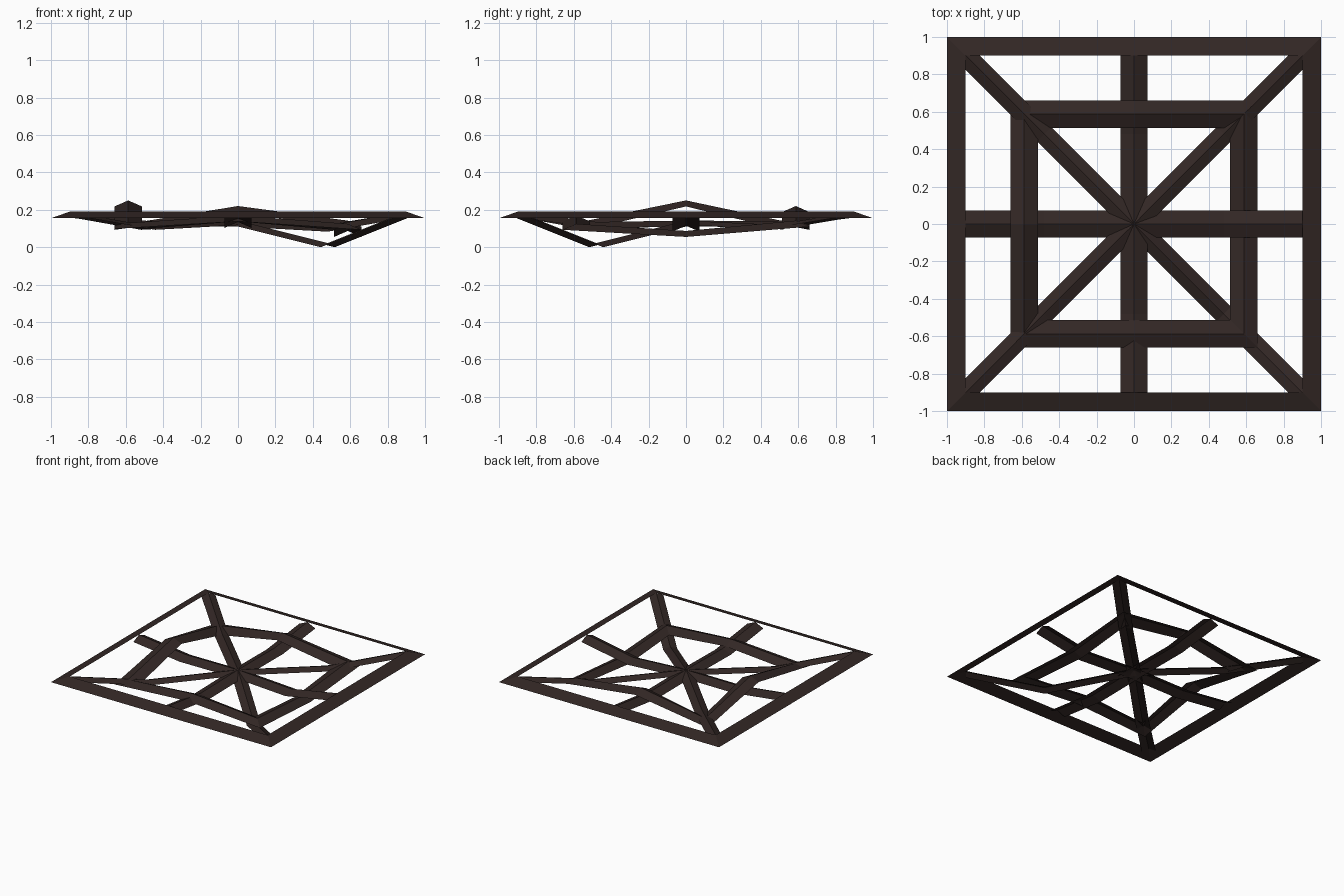
import bpy
from mathutils import Vector

if "Cube" in bpy.data.objects:
    bpy.data.objects.remove(bpy.data.objects["Cube"])

mat = bpy.data.materials.new("dark_rust")
mat.diffuse_color = (0.032, 0.02, 0.018, 1)
mat.use_nodes = True
mat.node_tree.nodes["Principled BSDF"].inputs["Base Color"].default_value = mat.diffuse_color


def add_mesh(name, verts, faces):
    mesh = bpy.data.meshes.new(name)
    mesh.from_pydata(verts, [], faces)
    mesh.materials.append(mat)
    obj = bpy.data.objects.new(name, mesh)
    bpy.context.collection.objects.link(obj)
    return obj


def angle_bar(name, ridge, half_width, drop, closed=False, sides=(1, 0, -1)):
    """Sheet bar along a ridge line; each side slopes down from the ridge."""
    pts = [Vector(p) for p in ridge]
    n, m = len(pts), len(sides)
    verts, faces = [], []
    for i, p in enumerate(pts):
        before = pts[i - 1] if closed or i > 0 else p
        after = pts[(i + 1) % n] if closed or i < n - 1 else p
        dirs = [d.xy.normalized() for d in (p - before, after - p) if d.length > 0]
        normals = [Vector((-d.y, d.x)) for d in dirs]
        mid = sum(normals, Vector((0, 0))).normalized()
        mid /= mid.dot(normals[0])          # mitred corner
        for s in sides:
            verts.append((p.x + mid.x * half_width * s,
                          p.y + mid.y * half_width * s,
                          p.z - drop * abs(s)))
    for i in range(n if closed else n - 1):
        a, b = i * m, ((i + 1) % n) * m
        for k in range(m - 1):
            faces.append((a + k, a + k + 1, b + k + 1, b + k))
    return add_mesh(name, verts, faces)


# outer frame: a single slope falling outwards from the inner edge
F = 0.9
angle_bar("outer_frame", [(-F, -F, .19), (F, -F, .19), (F, F, .19), (-F, F, .19)],
          0.1, 0.035, closed=True, sides=(0, -1))

# bent inner ring
R = 0.587
angle_bar("inner_ring", [(-R, -R, .13), (0, -R, .17), (R, -R, .125), (R, 0, .087),
                         (R, R, .142), (0, R, .22), (-R, R, .125), (-R, 0, .25)],
          0.073, 0.032, closed=True)

# spokes: direction, bend height, half width, drop
C, K = 0.142, 0.48
spokes = {
    "right_spoke": (1, 0, .115, .073, .032),
    "left_spoke": (-1, 0, .14, .073, .032),
    "back_spoke": (0, 1, .14, .073, .032),
    "front_spoke": (0, -1, .135, .073, .032),
    "front_right_diagonal": (1, -1, .022, .053, .022),
    "front_left_diagonal": (-1, -1, .115, .053, .022),
    "back_right_diagonal": (1, 1, .12, .053, .022),
    "back_left_diagonal": (-1, 1, .125, .053, .022),
}
for name, (x, y, z, width, drop) in spokes.items():
    angle_bar(name, [(0, 0, C), (x * K, y * K, z), (x * F, y * F, .19)], width, drop)
